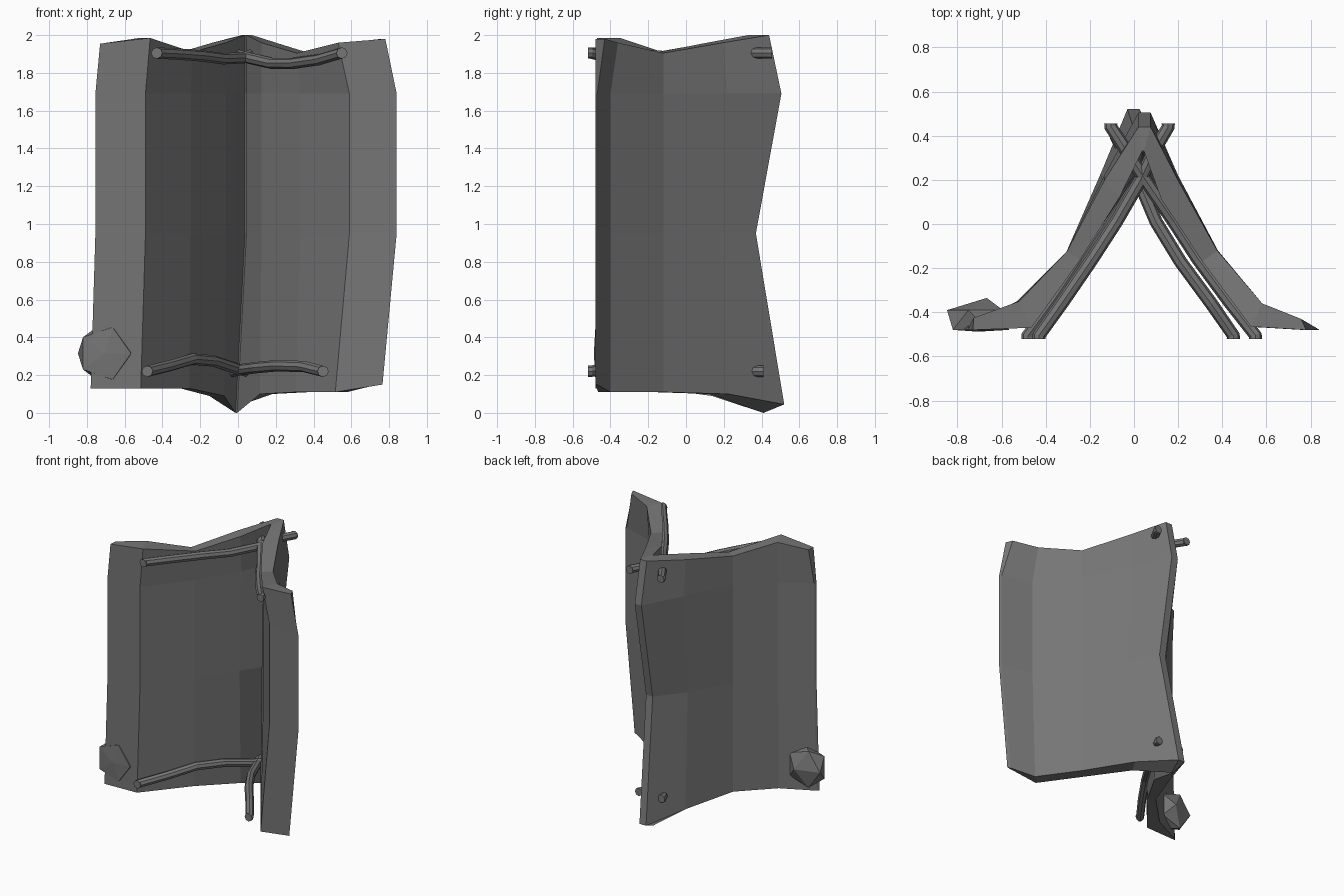
import bpy, bmesh
from math import radians
from mathutils import Matrix

cube = bpy.data.objects.get("Cube")
if cube:
    bpy.data.objects.remove(cube, do_unlink=True)

grey = bpy.data.materials.new("dull grey")
grey.use_nodes = True
colour = (0.18, 0.18, 0.18, 1)
grey.diffuse_color = colour
grey.node_tree.nodes["Principled BSDF"].inputs["Base Color"].default_value = colour


def mesh_object(name, bm):
    bmesh.ops.recalc_face_normals(bm, faces=bm.faces[:])
    mesh = bpy.data.meshes.new(name)
    bm.to_mesh(mesh)
    bm.free()
    mesh.materials.append(grey)
    obj = bpy.data.objects.new(name, mesh)
    bpy.context.collection.objects.link(obj)
    return obj


# Hide cover: outer xy, inner xy, bottom z, top z for each column
columns = [
    ((-.745, -.465), (-.755, -.48), .13, 1.955),
    ((-.525, -.35), (-.49, -.47), .13, 1.985),
    ((-.305, -.125), (-.25, -.16), .13, 1.91),
    ((-.135, .19), (-.065, .12), .09, 1.96),
    ((.02, .42), (.037, .31), 0, 2.0),
    ((.075, .42), (.045, .31), 0, 2.0),
    ((.20, .19), (.125, .11), .10, 1.96),
    ((.38, -.12), (.33, -.17), .11, 1.905),
    ((.60, -.40), (.59, -.465), .11, 1.96),
    ((.825, -.47), (.84, -.48), .15, 1.98),
]
# Level, left, right and ridge x shift, ridge y shift, flap thickening
rows = [
    ("bottom", -.025, -.075, -.05, .10, 0),
    (.95, 0, 0, 0, -.05, 0),
    (1.69, 0, 0, 0, .085, 0),
    ("top", .025, -.06, 0, .02, .04),
]


def cover_point(col, row, outer):
    level, left, right, ridge, lift, thick = row
    x, y = col[0] if outer else col[1]
    w = min(1, max(0, (y + .38) / .68))
    side = left if x < 0.03 else right
    spread = (abs(x) / .8) ** 4 if outer else (1 - w) ** 3
    z = {"bottom": col[2], "top": col[3]}.get(level, level)
    if outer:
        if y < -.38:
            y += thick
        if level == "bottom" and w == 1:
            z += .045
    return (x + side * spread + ridge * w ** 6, y + lift * w ** 6, z)


bm = bmesh.new()
loops = []
for row in rows:
    ring = [cover_point(c, row, True) for c in columns]
    ring += [cover_point(c, row, False) for c in reversed(columns)]
    loops.append([bm.verts.new(p) for p in ring])
count = len(loops[0])
for low, high in zip(loops, loops[1:]):
    for i in range(count):
        j = (i + 1) % count
        bm.faces.new((low[i], low[j], high[j], high[i]))
for ring in (loops[0], loops[-1]):
    for i in range(len(columns) - 1):
        bm.faces.new((ring[i], ring[i + 1], ring[count - 2 - i], ring[count - 1 - i]))
mesh_object("tent_cover", bm)


# Bent support poles, crossing through the ridge, with ends cut square to y
def pole(name, points):
    (x0, y0, z0), (x1, y1, z1) = points[0], points[-1]
    points = [points[0], (x0, y0 + .015, z0), *points[1:-1], (x1, y1 - .015, z1), points[-1]]
    curve = bpy.data.curves.new(name, "CURVE")
    curve.dimensions = "3D"
    curve.bevel_depth = .03
    curve.bevel_resolution = 2
    curve.use_fill_caps = True
    spline = curve.splines.new("POLY")
    spline.points.add(len(points) - 1)
    spline.use_smooth = False
    for p, co in zip(spline.points, points):
        p.co = (*co, 1)
    curve.materials.append(grey)
    bpy.context.collection.objects.link(bpy.data.objects.new(name, curve))


pole("top_right_side_pole", [(-.43, -.52, 1.905), (-.32, -.35, 1.9), (-.19, -.16, 1.89),
     (-.08, .01, 1.875), (.03, .2, 1.88), (.09, .33, 1.905), (.155, .455, 1.905)])
pole("top_left_side_pole", [(.55, -.52, 1.905), (.43, -.35, 1.87), (.29, -.16, 1.85),
     (.18, .01, 1.85), (.05, .2, 1.88), (-.04, .34, 1.905), (-.105, .455, 1.905)])
pole("bottom_right_side_pole", [(-.48, -.52, .22), (-.36, -.34, .25), (-.24, -.16, .285),
     (-.13, .01, .275), (-.01, .2, .235), (.05, .3, .22), (.11, .41, .22)])
pole("bottom_left_side_pole", [(.45, -.52, .22), (.35, -.36, .245), (.21, -.17, .25),
     (.10, .01, .24), (.02, .2, .23), (-.03, .3, .22), (-.08, .41, .22)])

# Faceted stone weighing down the flap, flattened at the front
bm = bmesh.new()
bmesh.ops.create_icosphere(bm, subdivisions=1, radius=1)
shape = (Matrix.Translation((-.707, -.435, .315)) @ Matrix.Diagonal((.157, .1, .162, 1))
         @ Matrix.Rotation(radians(90), 4, "X"))
bmesh.ops.transform(bm, matrix=shape, verts=bm.verts[:])
for v in bm.verts:
    v.co.y = max(v.co.y, -.488)
max(bm.verts, key=lambda v: v.co.y).co.x += .04
mesh_object("stone", bm)
